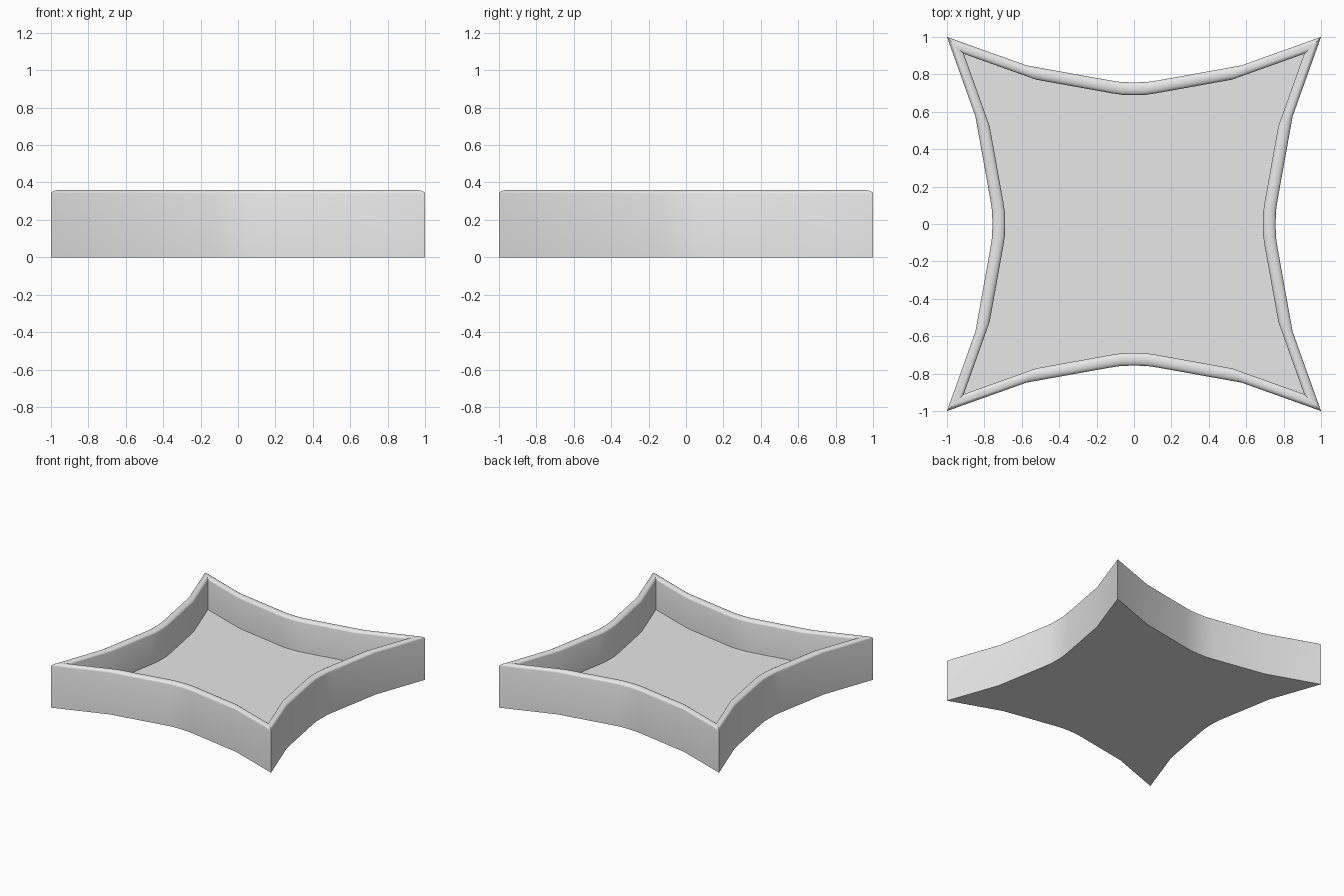
import bpy
import bmesh
import math

cube = bpy.data.objects.get("Cube")
if cube:
    bpy.data.objects.remove(cube, do_unlink=True)

HEIGHT, SHOULDER, FLOOR = 0.36, 0.34, 0.10
INNER = 0.91
RIM_STEPS = 10

# Plain grey clay
grey = bpy.data.materials.new("light_grey")
grey.use_nodes = True
colour = (0.8, 0.8, 0.8, 1)
grey.diffuse_color = colour
grey.node_tree.nodes["Principled BSDF"].inputs["Base Color"].default_value = colour

# Concave four-pointed outline: one side repeated by quarter turns
half = [(0.575, 0.848), (0.13, 0.768), (0.07, 0.759)]
side = [(-1, 1)] + [(-x, y) for x, y in half] + [(0, 0.757)] + half[::-1]
outline = []
for turn in range(4):
    for x, y in side:
        for _ in range(turn):
            x, y = y, -x
        outline.append((x, y))

# Wall section as (outline scale, height): outer wall, domed rim, inner wall
section = [(1, 0)]
for i in range(RIM_STEPS + 1):
    a = math.pi * i / RIM_STEPS
    scale = (1 + INNER) / 2 + (1 - INNER) / 2 * math.cos(a)
    section.append((scale, SHOULDER + (HEIGHT - SHOULDER) * math.sin(a)))
section.append((INNER, FLOOR))

# Loft the section around the outline, then cap base and floor
bm = bmesh.new()
rings = [[bm.verts.new((x * s, y * s, z)) for x, y in outline] for s, z in section]
count = len(outline)
for low, high in zip(rings, rings[1:]):
    for i in range(count):
        j = (i + 1) % count
        bm.faces.new((low[i], low[j], high[j], high[i]))
bm.faces.new(rings[0])
bm.faces.new(rings[-1])
bmesh.ops.recalc_face_normals(bm, faces=bm.faces)

mesh = bpy.data.meshes.new("tray")
bm.to_mesh(mesh)
bm.free()
mesh.materials.append(grey)
tray = bpy.data.objects.new("tray", mesh)
bpy.context.collection.objects.link(tray)

# Smooth walls and rim, sharp corners and floor edge
bpy.ops.object.select_all(action="DESELECT")
tray.select_set(True)
bpy.context.view_layer.objects.active = tray
bpy.ops.object.shade_smooth_by_angle(angle=math.radians(35))
